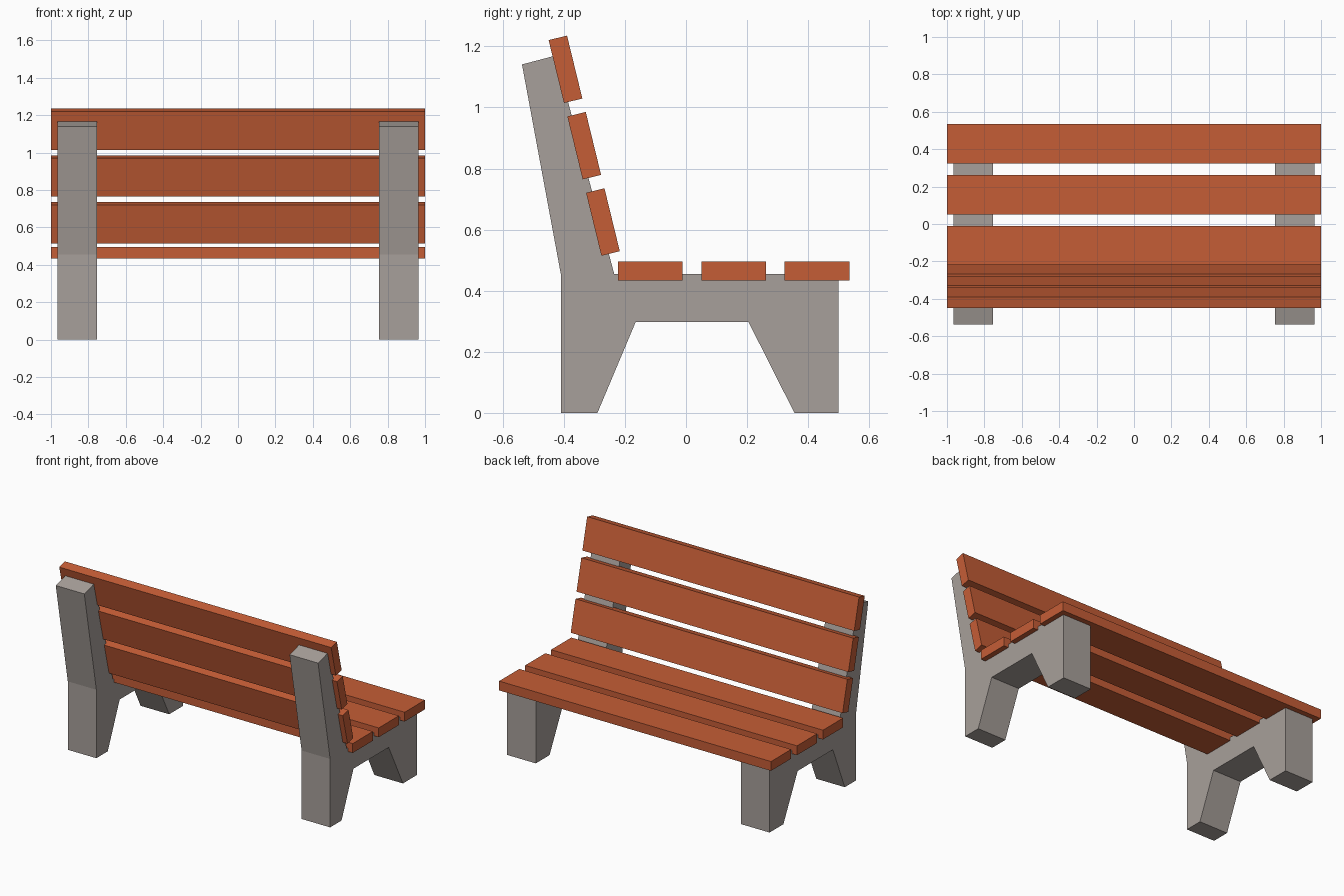
import bpy, bmesh, math
from mathutils import Matrix

if "Cube" in bpy.data.objects:
    bpy.data.objects.remove(bpy.data.objects["Cube"])


def material(name, rgb):
    m = bpy.data.materials.new(name)
    m.diffuse_color = (*rgb, 1)
    m.use_nodes = True
    m.node_tree.nodes["Principled BSDF"].inputs["Base Color"].default_value = m.diffuse_color
    return m


wood = material("orange wood", (0.56, 0.11, 0.037))
concrete = material("grey concrete", (0.39, 0.35, 0.325))


def add_object(name, bm, mat):
    bmesh.ops.recalc_face_normals(bm, faces=bm.faces[:])
    mesh = bpy.data.meshes.new(name)
    bm.to_mesh(mesh)
    bm.free()
    mesh.materials.append(mat)
    ob = bpy.data.objects.new(name, mesh)
    bpy.context.collection.objects.link(ob)


# Side frames: one (y, z) outline extruded along x
outline = [(-0.41, 0), (-0.29, 0), (-0.165, 0.297), (0.205, 0.297),
           (0.355, 0), (0.5, 0), (0.5, 0.455), (-0.235, 0.455),
           (-0.427, 1.17), (-0.537, 1.141), (-0.41, 0.455)]
for label, x in (("left", -0.965), ("right", 0.755)):
    bm = bmesh.new()
    face = bm.faces.new([bm.verts.new((x, y, z)) for y, z in outline])
    ext = bmesh.ops.extrude_face_region(bm, geom=[face])
    moved = [v for v in ext["geom"] if isinstance(v, bmesh.types.BMVert)]
    bmesh.ops.translate(bm, verts=moved, vec=(0.21, 0, 0))
    add_object(label + "_frame", bm, concrete)


# Slats: full-width boards, tilted about x
def slat(name, y, z, tilt=0.0):
    bm = bmesh.new()
    mat = (Matrix.Translation((0, y, z)) @ Matrix.Rotation(tilt, 4, 'X')
           @ Matrix.Diagonal((2, 0.212, 0.062, 1)))
    bmesh.ops.create_cube(bm, size=1, matrix=mat)
    add_object(name, bm, wood)


for i in range(3):
    slat(f"seat_slat_{i + 1}", -0.117 + 0.273 * i, 0.464)
    slat(f"back_slat_{i + 1}", -0.272 - 0.0613 * i, 0.625 + 0.25 * i,
         math.radians(90 + 13.7))
